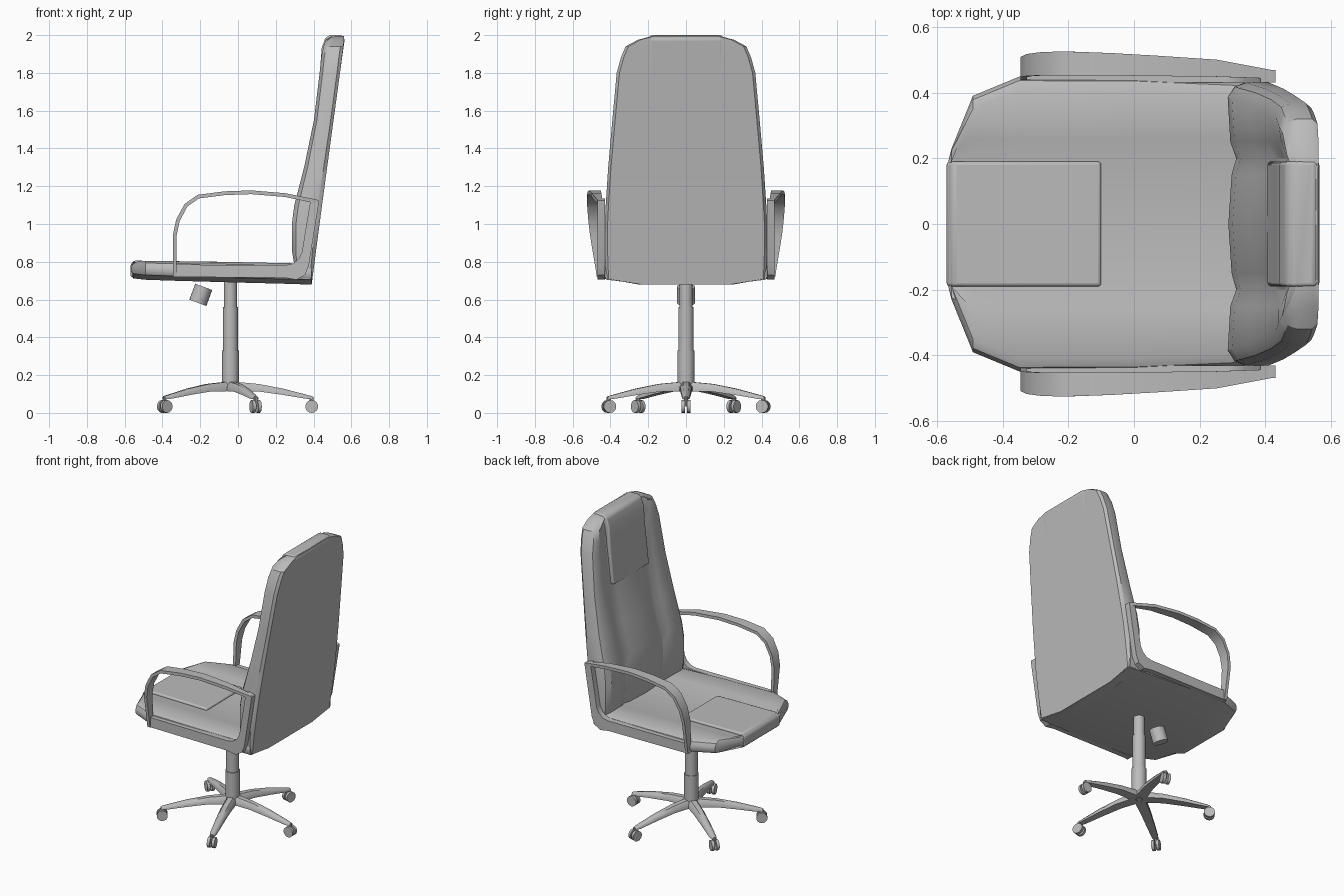
import bpy, bmesh, math
from mathutils import Matrix, Vector

if "Cube" in bpy.data.objects:
    bpy.data.objects.remove(bpy.data.objects["Cube"])

grey = bpy.data.materials.new("plain grey")
grey.use_nodes = True
grey.diffuse_color = (0.5, 0.5, 0.5, 1)
grey.node_tree.nodes["Principled BSDF"].inputs["Base Color"].default_value = (0.5, 0.5, 0.5, 1)


def finish(bm, name, angle=35, bevel=0):
    bmesh.ops.recalc_face_normals(bm, faces=bm.faces)
    mesh = bpy.data.meshes.new(name)
    bm.to_mesh(mesh)
    bm.free()
    mesh.materials.append(grey)
    obj = bpy.data.objects.new(name, mesh)
    bpy.context.collection.objects.link(obj)
    if bevel:
        mod = obj.modifiers.new("soft edges", "BEVEL")
        mod.width, mod.segments = bevel, 3
    bpy.ops.object.select_all(action="DESELECT")
    obj.select_set(True)
    bpy.context.view_layer.objects.active = obj
    bpy.ops.object.shade_smooth_by_angle(angle=math.radians(angle))
    return obj


def loft(name, rings, angle=35, bevel=0):
    """Skin closed rings of equal length and cap both ends."""
    bm = bmesh.new()
    loops = [[bm.verts.new(p) for p in ring] for ring in rings]
    n = len(loops[0])
    for a, b in zip(loops, loops[1:]):
        for i in range(n):
            j = (i + 1) % n
            bm.faces.new((a[i], a[j], b[j], b[i]))
    bm.faces.new(loops[0])
    bm.faces.new(loops[-1])
    return finish(bm, name, angle, bevel)


def cylinder(name, centre, axis, radius, depth, sides=20):
    bm = bmesh.new()
    turn = Vector(axis).to_track_quat("Z", "Y").to_matrix().to_4x4()
    bmesh.ops.create_cone(bm, cap_ends=True, segments=sides, radius1=radius, radius2=radius,
                          depth=depth, matrix=Matrix.Translation(centre) @ turn)
    return finish(bm, name)


def mirrored(half):
    """Complete a half section running from the middle outwards and back."""
    return half + [(-y, v) for y, v in reversed(half) if y > 0]


# Seat: slices from front to rear (x, half width, underside, top)
def seat_slice(x, w, low, top):
    seam = min(0.22, w * 0.8)
    half = [(0, low), (seam, low), (w - 0.01, low + 0.025), (w, low + 0.04),
            (w, top - 0.035), (w - 0.012, top - 0.012), (w - 0.04, top),
            (seam + 0.04, top - 0.004), (seam, top - 0.014), (0, top - 0.012)]
    return [(x, y, z) for y, z in mirrored(half)]


seat = [(-0.565, 0.19, 0.725, 0.785), (-0.555, 0.23, 0.712, 0.798), (-0.49, 0.39, 0.705, 0.805),
        (-0.35, 0.448, 0.70, 0.803), (0, 0.447, 0.69, 0.798), (0.39, 0.43, 0.68, 0.79)]
loft("seat_cushion", [seat_slice(*s) for s in seat])


# Backrest: slices from bottom to top (height, half width, front, rear)
def back_slice(z, w, front, rear):
    seam = min(0.2, w * 0.75)
    d = rear - front
    half = [(0, rear), (w - 0.015, rear), (w, rear - 0.15 * d), (w, front + 0.4 * d),
            (w - 0.012, front + 0.15 * d), (w - 0.045, front),
            (seam + 0.05, front + 0.008), (seam, front + 0.026), (seam - 0.05, front + 0.012),
            (0, front + 0.002)]
    return [(x, y, z) for y, x in mirrored(half)]


back = [(0.68, 0.25, 0.33, 0.39), (0.71, 0.425, 0.31, 0.394), (0.85, 0.43, 0.287, 0.412),
        (1.0, 0.43, 0.285, 0.432), (1.1, 0.425, 0.298, 0.445), (1.3, 0.412, 0.35, 0.472),
        (1.55, 0.39, 0.402, 0.506), (1.8, 0.367, 0.432, 0.54), (1.88, 0.345, 0.44, 0.55),
        (1.94, 0.32, 0.452, 0.558), (1.975, 0.255, 0.465, 0.562), (1.995, 0.18, 0.49, 0.56)]
loft("backrest", [back_slice(*s) for s in back])


# Stitched pads on the seat front and at head height
def pad(name, outline, half):
    loft(name, [[(x, y, z) for x, z in outline] for y in (-half, half)], 35, 0.01)


pad("seat_front_pad", [(-0.57, 0.72), (-0.57, 0.785), (-0.55, 0.806), (-0.1, 0.8), (-0.1, 0.71)], 0.19)
pad("head_pad", [(0.405, 1.55), (0.433, 1.8), (0.443, 1.93), (0.462, 1.985), (0.485, 2.0),
                 (0.55, 2.0), (0.565, 1.98), (0.505, 1.55)], 0.19)

# Armrests: hoop stations (x, z, inner y, outer y) with a thin rectangular section
hoop = [(-0.335, 0.72, 0.435, 0.472), (-0.335, 0.94, 0.447, 0.508), (-0.318, 1.02, 0.45, 0.517),
        (-0.275, 1.1, 0.452, 0.523), (-0.21, 1.145, 0.452, 0.525), (-0.07, 1.163, 0.452, 0.52),
        (0.07, 1.168, 0.45, 0.512), (0.25, 1.153, 0.448, 0.5), (0.42, 1.118, 0.442, 0.468)]
rail = [((-0.345, 0.72), (-0.345, 0.785)), ((0.25, 0.715), (0.25, 0.782)),
        ((0.31, 0.705), (0.29, 0.79)), ((0.355, 0.73), (0.32, 0.815)),
        ((0.375, 0.78), (0.338, 0.85)), ((0.43, 1.125), (0.385, 1.135))]
for name, side in (("left", 1), ("right", -1)):
    rings = []
    for i, (x, z, yin, yout) in enumerate(hoop):
        before, after = hoop[max(i - 1, 0)], hoop[min(i + 1, len(hoop) - 1)]
        t = Vector((after[0] - before[0], after[1] - before[1])).normalized() * 0.01
        rings.append([(x - s * t.y, side * y, z + s * t.x)
                      for s, y in ((-1, yin), (-1, yout), (1, yout), (1, yin))])
    loft(name + "_arm_hoop", rings)
    loft(name + "_arm_rail", [[(a[0], side * 0.43, a[1]), (a[0], side * 0.468, a[1]),
                               (b[0], side * 0.468, b[1]), (b[0], side * 0.43, b[1])]
                              for a, b in rail])

# Column and adjusting knob
cx = -0.04
for name, r, low, high in (("column_sleeve", 0.045, 0.12, 0.33), ("column_tube", 0.04, 0.33, 0.56),
                           ("column_rod", 0.035, 0.56, 0.7)):
    cylinder(name, (cx, 0, (low + high) / 2), (0, 0, 1), r, high - low)
cylinder("tension_knob", (-0.197, 0, 0.625), (-0.35, 0, -0.94), 0.048, 0.09)

# Five spokes with twin-wheel casters
spoke = [(0.02, 0.034, 0.115, 0.165), (0.15, 0.031, 0.113, 0.153), (0.28, 0.026, 0.095, 0.128),
         (0.4, 0.02, 0.075, 0.097), (0.435, 0.014, 0.072, 0.088)]
for k in range(5):
    a = math.radians(72 * k)
    out, across = Vector((math.cos(a), math.sin(a), 0)), Vector((-math.sin(a), math.cos(a), 0))
    hub = Vector((cx, 0, 0))
    rings = []
    for r, w, low, high in spoke:
        rings.append([hub + out * r + across * (s * w) + Vector((0, 0, z)) for s, z in
                      ((-1, low), (1, low), (1, (low + high) / 2), (0.5, high), (-0.5, high),
                       (-1, (low + high) / 2))])
    loft(f"spoke_{k + 1}", rings, 50)
    foot = hub + out * 0.43 + Vector((0, 0, 0.034))
    for s in (-1, 1):
        cylinder(f"caster_wheel_{k + 1}_{'a' if s < 0 else 'b'}", foot + across * (s * 0.015),
                 across, 0.034, 0.018, 14)
    cylinder(f"caster_pin_{k + 1}", foot + Vector((0, 0, 0.025)), (0, 0, 1), 0.011, 0.05, 10)
